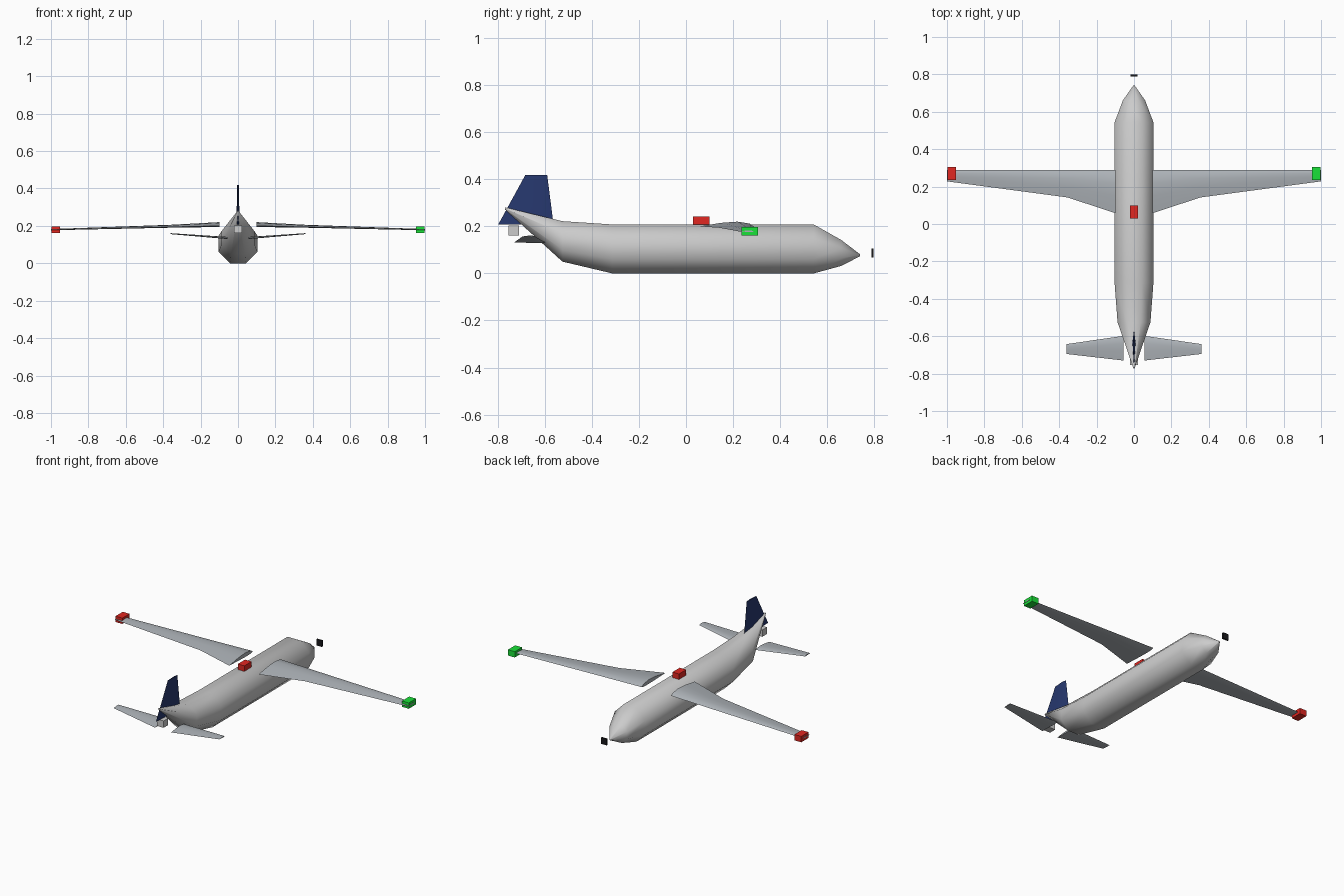
import bpy, bmesh, math

if "Cube" in bpy.data.objects:
    bpy.data.objects.remove(bpy.data.objects["Cube"])


def material(name, color):
    m = bpy.data.materials.new(name)
    m.diffuse_color = (*color, 1)
    m.use_nodes = True
    m.node_tree.nodes["Principled BSDF"].inputs["Base Color"].default_value = m.diffuse_color
    return m


RED = material("red", (0.75, 0.02, 0.015))
GREEN = material("green", (0.01, 0.75, 0.04))
NAVY = material("navy", (0.02, 0.04, 0.16))
BLACK = material("black", (0.01, 0.01, 0.012))
LIGHT = material("light_grey", (0.72, 0.72, 0.74))
WING = material("wing_grey", (0.42, 0.45, 0.48))


def loft(name, rings, mat, angle=50):
    """Skin closed rings of equal point count and cap both ends."""
    bm = bmesh.new()
    vs = [[bm.verts.new(p) for p in r] for r in rings]
    n = len(vs[0])
    for a, b in zip(vs, vs[1:]):
        for i in range(n):
            j = (i + 1) % n
            bm.faces.new((a[i], a[j], b[j], b[i]))
    bm.faces.new(vs[0])
    bm.faces.new(vs[-1])
    bmesh.ops.recalc_face_normals(bm, faces=bm.faces)
    me = bpy.data.meshes.new(name)
    bm.to_mesh(me)
    bm.free()
    ob = bpy.data.objects.new(name, me)
    bpy.context.collection.objects.link(ob)
    me.materials.append(mat)
    bpy.ops.object.select_all(action='DESELECT')
    ob.select_set(True)
    bpy.context.view_layer.objects.active = ob
    bpy.ops.object.shade_smooth_by_angle(angle=math.radians(angle))
    return ob


def box(name, x, y, z, mat):
    rect = [(x[0], y[0]), (x[1], y[0]), (x[1], y[1]), (x[0], y[1])]
    return loft(name, [[(a, b, c) for a, b in rect] for c in z], mat, 20)


# chord fraction from the leading edge, half-thickness factor
FOIL = [(0, 0), (0.08, 0.6), (0.3, 1), (0.6, 0.75), (1, 0),
        (0.6, -0.2), (0.3, -0.3), (0.08, -0.25)]


def foil(x, lead, trail, z, thick):
    return [(x, lead + (trail - lead) * c, z + thick * t) for c, t in FOIL]


def octagon(y, half_w, z0, z1):
    k = 1 / math.cos(math.pi / 8)
    mid, h = (z0 + z1) / 2, (z1 - z0) / 2
    angles = [math.radians(22.5 + 45 * i) for i in range(8)]
    return [(half_w * k * math.cos(a), y, mid + h * k * math.sin(a)) for a in angles]


# fuselage: eight-sided tube, upswept tail and drooped nose
loft("fuselage", [octagon(*s) for s in [
    (-0.77, 0.004, 0.272, 0.281), (-0.525, 0.088, 0.05, 0.222),
    (-0.313, 0.104, 0, 0.208), (0.543, 0.104, 0, 0.208),
    (0.66, 0.06, 0.032, 0.142), (0.74, 0.004, 0.073, 0.081)]], LIGHT, 60)

# wings and tailplanes, one per side
for side, s in (("left", -1), ("right", 1)):
    loft(side + "_wing", [
        foil(s * 0.1, 0.288, 0.058, 0.2, 0.02),
        foil(s * 0.355, 0.288, 0.142, 0.194, 0.012),
        foil(s * 1.0, 0.288, 0.228, 0.178, 0.005)], WING)
    loft(side + "_tailplane", [
        foil(s * 0.055, -0.598, -0.73, 0.132, 0.009),
        foil(s * 0.36, -0.642, -0.695, 0.157, 0.004)], WING)

# tail fin
def fin_ring(z, lead, trail, half):
    chord = trail - lead
    pts = [(0, 0), (0.3, half), (1, 0), (0.3, -half)]
    return [(x, lead + chord * c, z) for c, x in pts]


loft("tail_fin", [fin_ring(0.208, -0.563, -0.798, 0.009),
                  fin_ring(0.418, -0.59, -0.683, 0.004)], NAVY)

# navigation lights
box("left_wing_light", (-0.998, -0.952), (0.235, 0.305), (0.161, 0.197), RED)
box("right_wing_light", (0.952, 0.998), (0.235, 0.305), (0.161, 0.197), GREEN)
box("beacon_light", (-0.022, 0.022), (0.03, 0.1), (0.205, 0.242), RED)
box("tail_light", (-0.022, 0.022), (-0.755, -0.71), (0.161, 0.203), LIGHT)

# small dark plate ahead of the nose
box("nose_plate", (-0.019, 0.019), (0.788, 0.798), (0.068, 0.106), BLACK)
